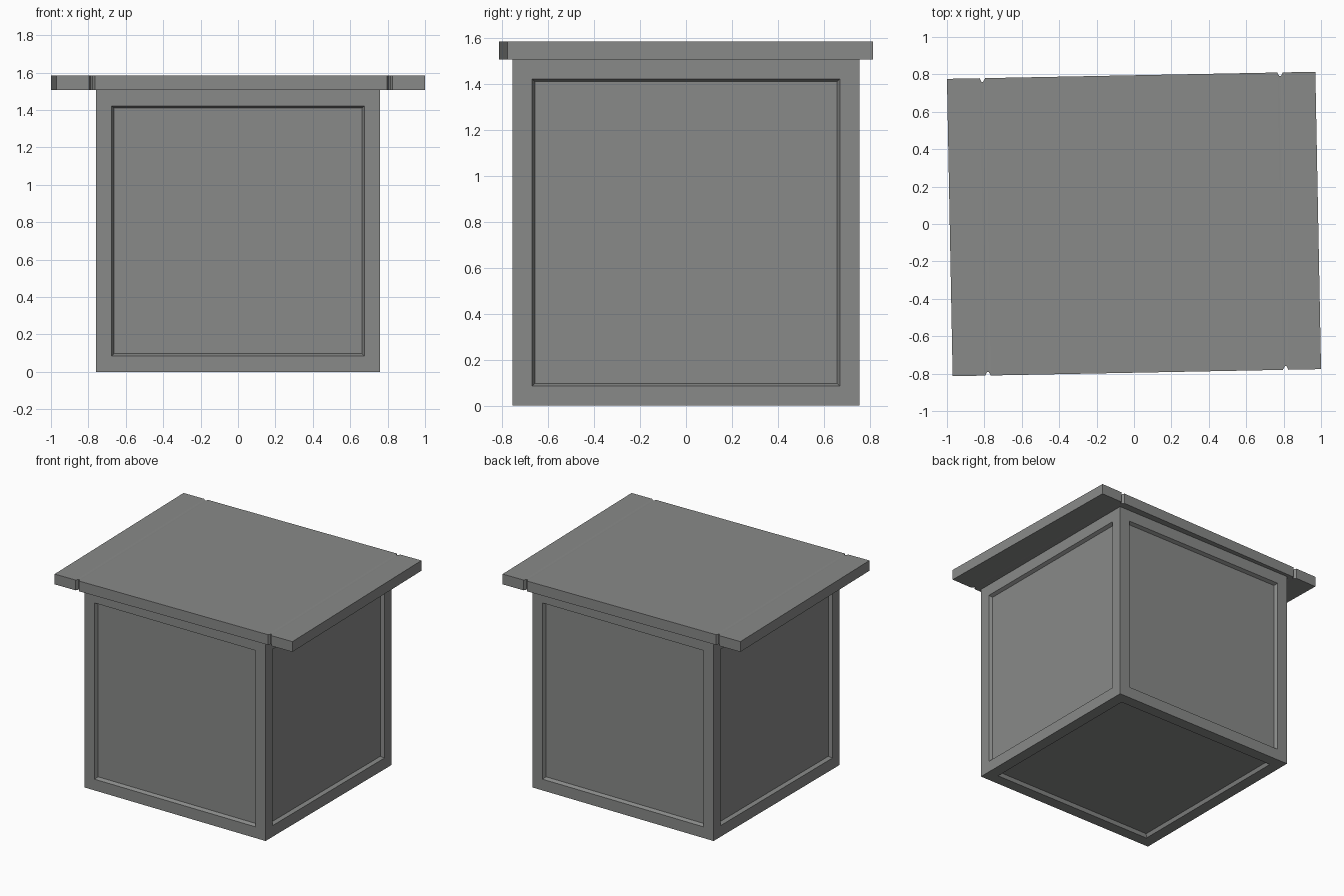
import bpy
import bmesh
import math
from mathutils import Matrix

cube = bpy.data.objects.get("Cube")
if cube:
    bpy.data.objects.remove(cube, do_unlink=True)

GREY = (0.25, 0.255, 0.25, 1.0)
grey = bpy.data.materials.new("stone_grey")
grey.use_nodes = True
grey.diffuse_color = GREY
grey.node_tree.nodes["Principled BSDF"].inputs["Base Color"].default_value = GREY


def add_object(name, bm):
    bmesh.ops.recalc_face_normals(bm, faces=bm.faces)
    mesh = bpy.data.meshes.new(name)
    bm.to_mesh(mesh)
    bm.free()
    mesh.materials.append(grey)
    obj = bpy.data.objects.new(name, mesh)
    bpy.context.collection.objects.link(obj)
    return obj


# Box body: every side has a sunken panel with a sloped rim
HEIGHT = 1.507
bm = bmesh.new()
bmesh.ops.create_cube(bm, size=1, matrix=Matrix.Translation((0, 0, HEIGHT / 2))
                      @ Matrix.Diagonal((1.52, 1.51, HEIGHT, 1)))
panels = list(bm.faces)
bmesh.ops.inset_individual(bm, faces=panels, thickness=0.12)
bmesh.ops.inset_individual(bm, faces=panels, thickness=0.017, depth=-0.025)
add_object("box_body", bm)

# Lid: one slab lofted along x, pinched by a narrow groove near each end
HALF_X, HALF_Y, HALF_Z = 0.985, 0.795, 0.039
GROOVE_X, PINCH = 0.796, 0.975
right = [(HALF_X, 1), (GROOVE_X + 0.015, 1), (GROOVE_X + 0.004, PINCH),
         (GROOVE_X - 0.004, PINCH), (GROOVE_X - 0.015, 1)]
stations = [(-x, s) for x, s in right] + right[::-1]

bm = bmesh.new()
rings = []
for x, s in stations:
    rings.append([bm.verts.new((x, y * HALF_Y * s, z * HALF_Z * s))
                  for y, z in ((-1, -1), (1, -1), (1, 1), (-1, 1))])
for a, b in zip(rings, rings[1:]):
    for i in range(4):
        j = (i + 1) % 4
        bm.faces.new((a[i], a[j], b[j], b[i]))
bm.faces.new(rings[0])
bm.faces.new(rings[-1])
lid = add_object("lid", bm)
lid.location.z = HEIGHT + HALF_Z
lid.rotation_euler.z = math.radians(1.1)
